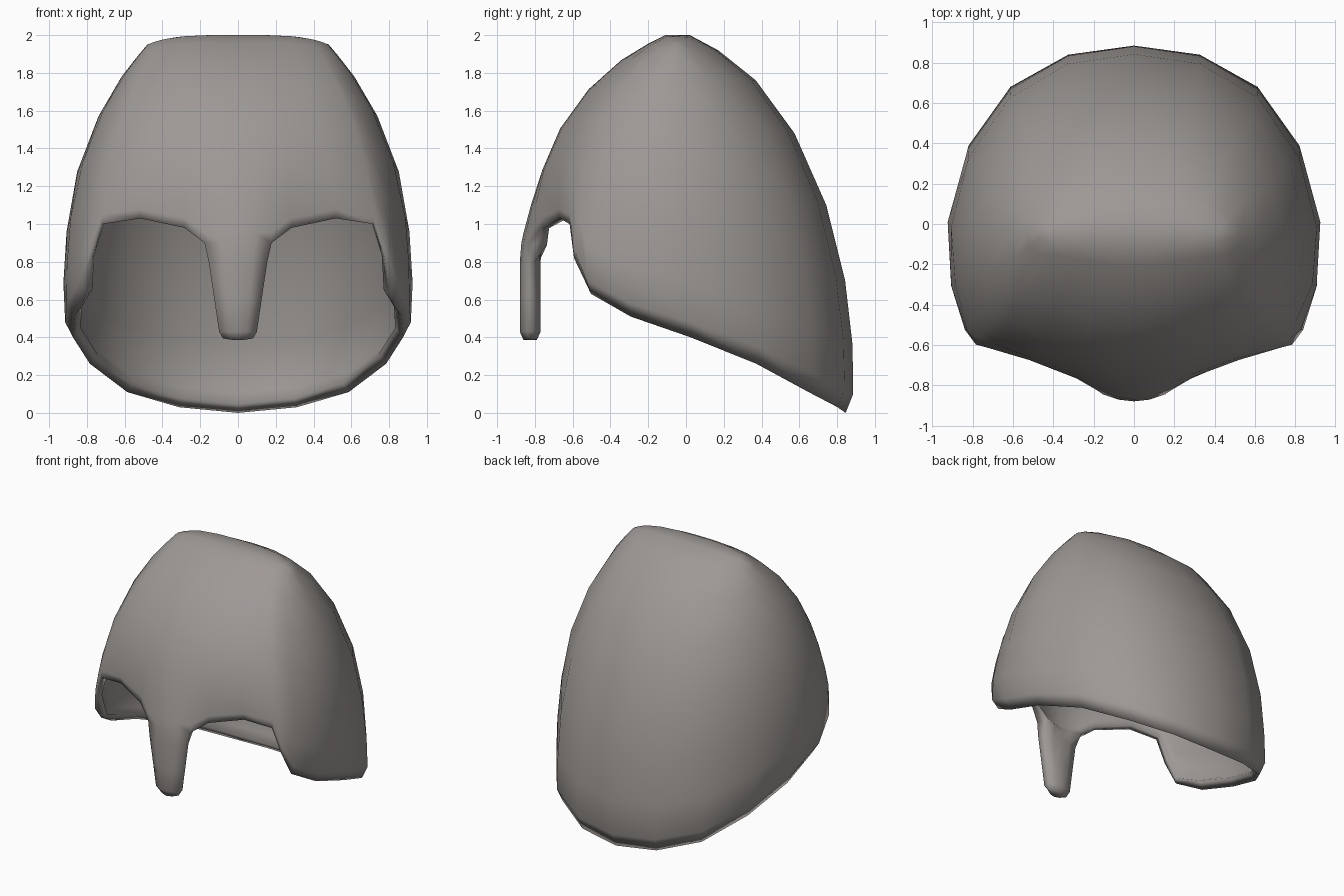
import bpy, bmesh

if "Cube" in bpy.data.objects:
    bpy.data.objects.remove(bpy.data.objects["Cube"])

# Plan outline of one half, back centre to front centre: x, y at rim, y higher up, rim height
HALF = [(0, .885, .885, 0), (.33, .84, .84, .03), (.62, .68, .68, .11),
        (.83, .39, .39, .26), (.925, .03, .03, .40), (.912, -.30, -.28, .51),
        (.84, -.52, -.50, .63), (.795, -.59, -.57, .82), (.745, -.635, -.64, 1.0),
        (.54, -.70, -.765, 1.03), (.29, -.785, -.85, .98), (.18, -.835, -.87, .90),
        (.09, -.865, -.878, .90), (0, -.88, -.88, .90)]
RING = HALF + [(-x, y, yh, z) for x, y, yh, z in HALF[-2:0:-1]]
N = len(RING)
MID = len(HALF) - 1

# Height profiles: (z, half width), (z, front y), (z, back y)
WIDTH = [(.48, .915), (.68, .925), (1, .905), (1.27, .855), (1.53, .765),
         (1.75, .655), (1.89, .56), (2, .48)]
FRONT = [(.86, -.88), (1, -.85), (1.24, -.78), (1.5, -.67), (1.7, -.53),
         (1.85, -.37), (1.94, -.23), (2, -.11)]
BACK = [(.33, .885), (.69, .845), (1.11, .74), (1.49, .57), (1.76, .37),
        (1.92, .17), (2, .02)]
ROWS = [0, .05, .18, .35, .55, .74, .88, .96, 1]


def sample(profile, z):
    if z <= profile[0][0]:
        return profile[0][1]
    for (z0, v0), (z1, v1) in zip(profile, profile[1:]):
        if z <= z1:
            return v0 + (v1 - v0) * (z - z0) / (z1 - z0)
    return profile[-1][1]


def shell_point(col, t):
    px, py, py_high, rim = col
    z = rim + (2 - rim) * t
    blend = min(1, t / .35)
    plan_y = py + (py_high - py) * blend
    front, back = sample(FRONT, z), sample(BACK, z)
    u = (plan_y + .88) / 1.765
    x = px * sample(WIDTH, z) / .925
    y = front + u * (back - front)
    if t == 0:  # rim tucks inward
        k = .955 if py > -.56 else (.985 if py > -.75 else 1)
        x, y = x * k, y * k
    z -= .05 * (abs(px) / .925) ** 4 * (z / 2) ** 6
    return x, y, z


bm = bmesh.new()

# Dome: rings from the rim up to the narrow crosswise ridge
rings = [[bm.verts.new(shell_point(c, t)) for c in RING] for t in ROWS]
for low, high in zip(rings, rings[1:]):
    for i in range(N):
        j = (i + 1) % N
        bm.faces.new((low[i], low[j], high[j], high[i]))

# Ridge cap: zip the back edge of the top ring to its front edge
top = rings[-1]
back_edge = [top[i] for i in (4, 3, 2, 1, 0, N - 1, N - 2, N - 3, N - 4)]
front_edge = [top[i] for i in range(4, N - 3)]
cap = []
a = b = 0
while a < len(back_edge) - 1 or b < len(front_edge) - 1:
    can_a, can_b = a < len(back_edge) - 1, b < len(front_edge) - 1
    step_a = can_a and (not can_b or back_edge[a + 1].co.x >= front_edge[b + 1].co.x)
    extra = back_edge[a + 1] if step_a else front_edge[b + 1]
    tri = (back_edge[a], front_edge[b], extra)
    a, b = (a + 1, b) if step_a else (a, b + 1)
    if len(set(tri)) == 3:
        cap.append(bm.faces.new(tri))

# Nose guard: strip continued down from the front of the rim
SIDES = (1, .5, 0, -.5, -1)
prev = rings[0][MID - 2:MID + 3]
guard = []
for z, w in [(.8, .155), (.6, .125), (.43, .10), (.385, .08)]:
    tip = .02 if z < .4 else 0
    row = [bm.verts.new((w * s, -.88 + .035 * s * s + tip, z + tip * s * s * .5))
           for s in SIDES]
    for i in range(4):
        bm.faces.new((row[i], row[i + 1], prev[i + 1], prev[i]))
    guard += row
    prev = row

bmesh.ops.recalc_face_normals(bm, faces=bm.faces)
if sum(f.normal.z * f.calc_area() for f in cap) < 0:
    bmesh.ops.reverse_faces(bm, faces=bm.faces)
bm.verts.index_update()
guard_ids = [v.index for v in guard]
mesh = bpy.data.meshes.new("helmet")
bm.to_mesh(mesh)
bm.free()
helmet = bpy.data.objects.new("helmet", mesh)
bpy.context.collection.objects.link(helmet)
count = len(mesh.vertices)

# Wall thickness: thin dome, thicker around the nose guard
group = helmet.vertex_groups.new(name="thickness")
group.add(list(range(count)), .42, 'REPLACE')
group.add(guard_ids + list(range(MID - 2, MID + 3)), .9, 'REPLACE')
solid = helmet.modifiers.new("wall", 'SOLIDIFY')
solid.thickness = .11
solid.offset = -1
solid.vertex_group = "thickness"
bpy.context.view_layer.objects.active = helmet
helmet.select_set(True)
bpy.ops.object.modifier_apply(modifier="wall")

# Rounded back of the nose guard, and a sloping inner rim
verts = helmet.data.vertices
for n, i in enumerate(guard_ids):
    s, outer, tip = SIDES[n % 5], verts[i].co, n >= 15
    verts[count + i].co = (outer.x * .92, -.77 - .03 * s * s - .02 * tip, outer.z)
for i in range(N):
    if verts[i].co.y > -.45:
        verts[count + i].co.z += .03

# Dark warm grey
mat = bpy.data.materials.new("dark_metal")
mat.diffuse_color = (.34, .316, .30, 1)
mat.use_nodes = True
mat.node_tree.nodes["Principled BSDF"].inputs["Base Color"].default_value = mat.diffuse_color
helmet.data.materials.append(mat)
bpy.ops.object.shade_smooth()
